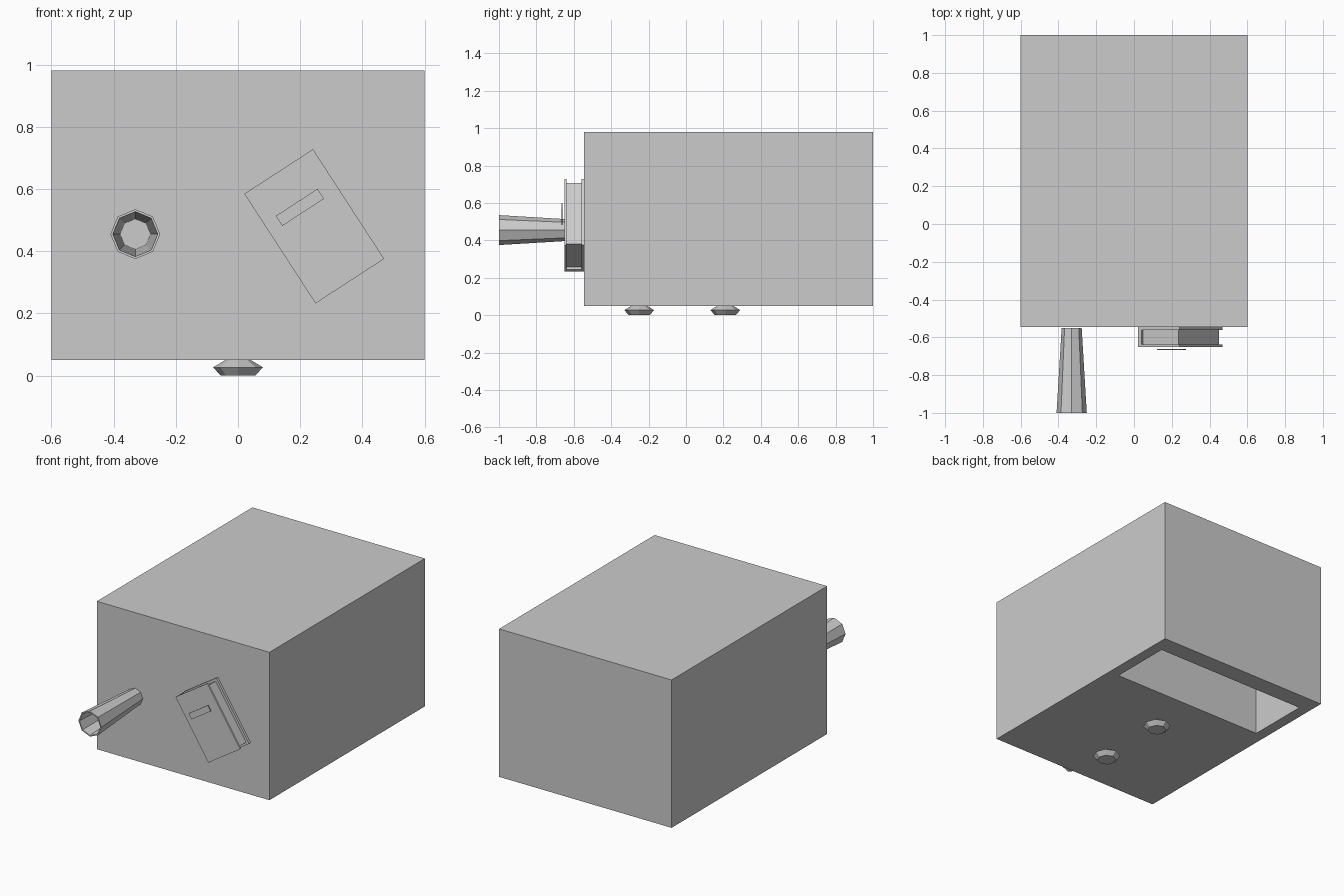
import bpy, bmesh
from math import radians, sin, cos, pi
from mathutils import Matrix, Vector

cube = bpy.data.objects.get("Cube")
if cube:
    bpy.data.objects.remove(cube, do_unlink=True)

grey = bpy.data.materials.new("plain_grey")
grey.use_nodes = True
GREY = (0.6, 0.6, 0.6, 1)
grey.diffuse_color = GREY
grey.node_tree.nodes["Principled BSDF"].inputs["Base Color"].default_value = GREY


def finish(name, bm, matrix=None):
    bmesh.ops.recalc_face_normals(bm, faces=bm.faces)
    mesh = bpy.data.meshes.new(name)
    bm.to_mesh(mesh)
    bm.free()
    mesh.materials.append(grey)
    obj = bpy.data.objects.new(name, mesh)
    if matrix:
        obj.matrix_world = matrix
    bpy.context.collection.objects.link(obj)
    return obj


def box_mesh(x, y, z):
    """Box from (low, high) pairs on each axis."""
    bm = bmesh.new()
    bmesh.ops.create_cube(bm, size=1)
    for v in bm.verts:
        v.co = [r[0] if c < 0 else r[1] for c, r in zip(v.co, (x, y, z))]
    return bm


def lathe(name, profile, matrix, closed, sides=8):
    """Spin (radius, height) points around local z into a faceted solid."""
    bm = bmesh.new()
    rings = [[bm.verts.new((r * cos(2 * pi * i / sides), r * sin(2 * pi * i / sides), h))
              for i in range(sides)] for r, h in profile]
    pairs = list(zip(rings, rings[1:]))
    if closed:
        pairs.append((rings[-1], rings[0]))
    else:
        bm.faces.new(rings[0])
        bm.faces.new(rings[-1])
    for a, b in pairs:
        for i in range(sides):
            j = (i + 1) % sides
            bm.faces.new((a[i], a[j], b[j], b[i]))
    return finish(name, bm, matrix)


# Main housing with a deep slot opening in the underside near the back
bm = box_mesh((-0.6, 0.6), (-0.545, 1), (0.05, 0.98))
bottom = min(bm.faces, key=lambda f: f.calc_center_median().z)
bmesh.ops.inset_region(bm, faces=[bottom], thickness=0.07)
for v in bottom.verts:
    v.co.x = 0.53 if v.co.x > 0 else -0.53
    v.co.y = 0.885 if v.co.y > 0.2 else 0.49
pit = bmesh.ops.extrude_discrete_faces(bm, faces=[bottom])["faces"][0]
bmesh.ops.translate(bm, verts=pit.verts, vec=(0, 0, 0.85))
finish("housing", bm)

# Two feet along the centre line
for name, y in (("front_foot", -0.25), ("back_foot", 0.21)):
    lathe(name, [(0.055, 0), (0.08, 0.027), (0.042, 0.05)],
          Matrix.Translation((0, y, 0)), closed=False)

# Flared hollow spout pointing forward
lathe("spout", [(0.053, 0), (0.08, 0.45), (0.072, 0.45), (0.049, 0)],
      Matrix.Translation((-0.33, -0.55, 0.455)) @ Matrix.Rotation(radians(90), 4, 'X'),
      closed=True)

# Tilted bracket: two plates, a side wall and a slightly recessed core
tilt = Matrix.Translation((0.245, 0, 0.48)) @ Matrix.Rotation(radians(-33), 4, 'Y')
W, H = 0.1315, 0.21
BACK, FRONT = (-0.56, -0.545), (-0.65, -0.638)
GAP = (FRONT[1], BACK[0])
for name, x, y, z in (
        ("bracket_front_plate", (-W, W), FRONT, (-H, H)),
        ("bracket_back_plate", (-W, W), BACK, (-H, H)),
        ("bracket_side_wall", (-W, 0.024 - W), GAP, (-H, H)),
        ("bracket_core", (0.024 - W, W - 0.015), GAP, (0.015 - H, H - 0.015))):
    finish(name, box_mesh(x, y, z), tilt)

# Small label plate standing just off the bracket face
spot = tilt.inverted() @ Vector((0.199, 0, 0.541))
finish("label_plate", box_mesh((spot.x - 0.08, spot.x + 0.08), (-0.666, -0.661),
                               (spot.z - 0.019, spot.z + 0.019)), tilt)
